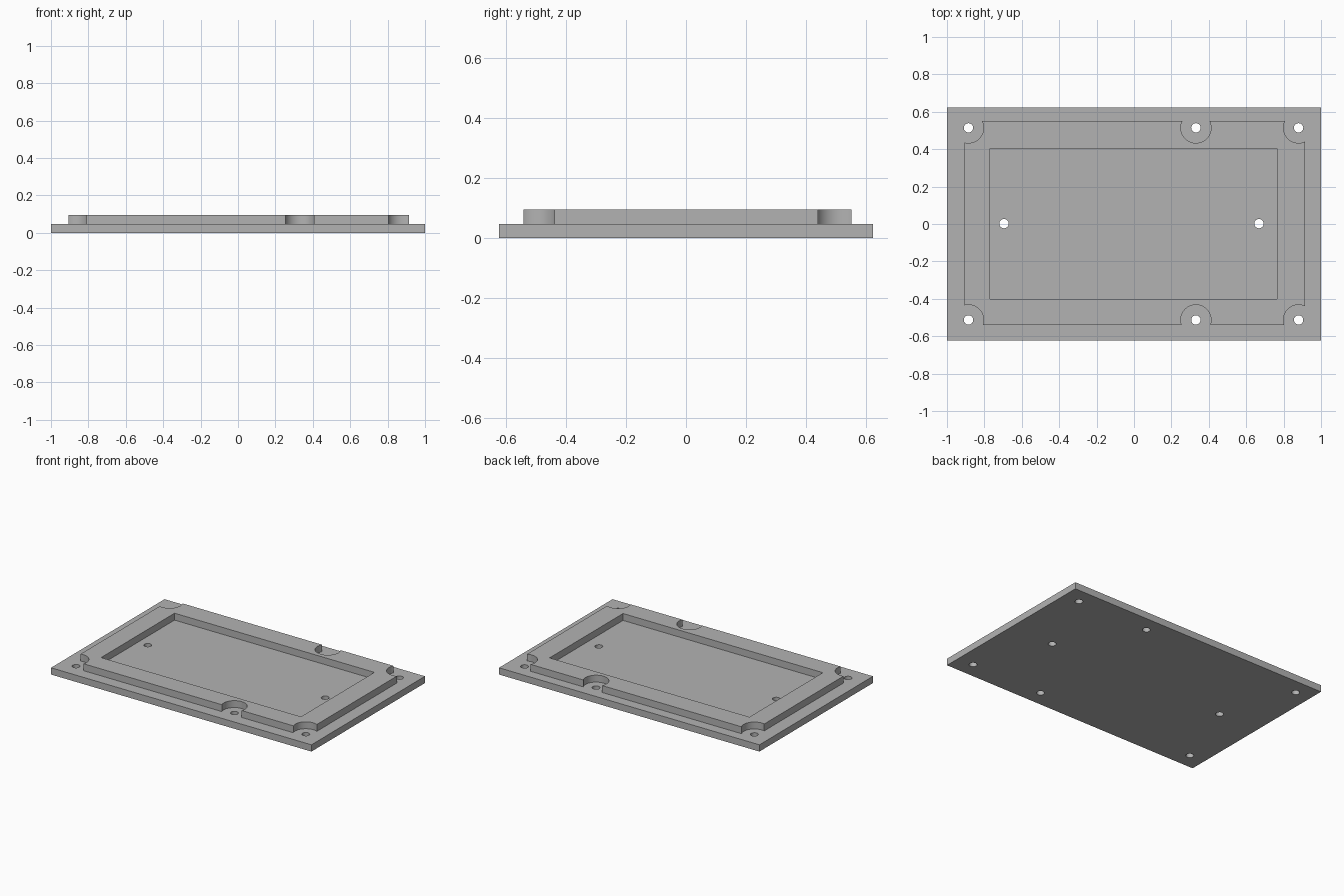
import bpy

if "Cube" in bpy.data.objects:
    bpy.data.objects.remove(bpy.data.objects["Cube"])

BASE_TOP, RIM_TOP = 0.047, 0.095
SCREWS = [(x, y) for x in (-0.885, 0.331, 0.88) for y in (-0.513, 0.514)]
POCKET_HOLES = [(-0.695, 0.002), (0.668, 0.002)]

grey = bpy.data.materials.new("plain grey")
grey.diffuse_color = (0.45, 0.45, 0.45, 1)
grey.use_nodes = True
grey.node_tree.nodes["Principled BSDF"].inputs["Base Color"].default_value = grey.diffuse_color


def box(name, x0, x1, y0, y1, z0, z1):
    bpy.ops.mesh.primitive_cube_add(size=1, location=((x0 + x1) / 2, (y0 + y1) / 2, (z0 + z1) / 2))
    ob = bpy.context.object
    ob.name = name
    ob.scale = (x1 - x0, y1 - y0, z1 - z0)
    bpy.ops.object.transform_apply(location=True, rotation=False, scale=True)
    ob.data.materials.append(grey)
    return ob


def cylinder(x, y, r, sides):
    bpy.ops.mesh.primitive_cylinder_add(vertices=sides, radius=r, depth=1, location=(x, y, 0))
    ob = bpy.context.object
    ob.data.materials.append(grey)
    return ob


def combine(target, other, operation):
    mod = target.modifiers.new("cut", 'BOOLEAN')
    mod.operation, mod.solver, mod.object = operation, 'EXACT', other
    bpy.context.view_layer.objects.active = target
    bpy.ops.object.modifier_apply(modifier=mod.name)
    bpy.data.objects.remove(other)


# Raised rim with round clearances around the screws
rim = box("rim", -0.906, 0.913, -0.541, 0.552, 0.02, RIM_TOP)
for x, y in SCREWS:
    combine(rim, cylinder(x, y, 0.081, 64), 'DIFFERENCE')

# Base plate joined with the rim, then the shallow rectangular pocket
plate = box("cover_plate", -1, 1, -0.623, 0.623, 0, BASE_TOP)
combine(plate, rim, 'UNION')
combine(plate, box("pocket", -0.77, 0.765, -0.402, 0.404, BASE_TOP, 0.2), 'DIFFERENCE')

# Through holes
for x, y in SCREWS + POCKET_HOLES:
    combine(plate, cylinder(x, y, 0.025, 32), 'DIFFERENCE')

bpy.ops.object.select_all(action='DESELECT')
plate.select_set(True)
bpy.context.view_layer.objects.active = plate
bpy.ops.object.shade_smooth_by_angle()
